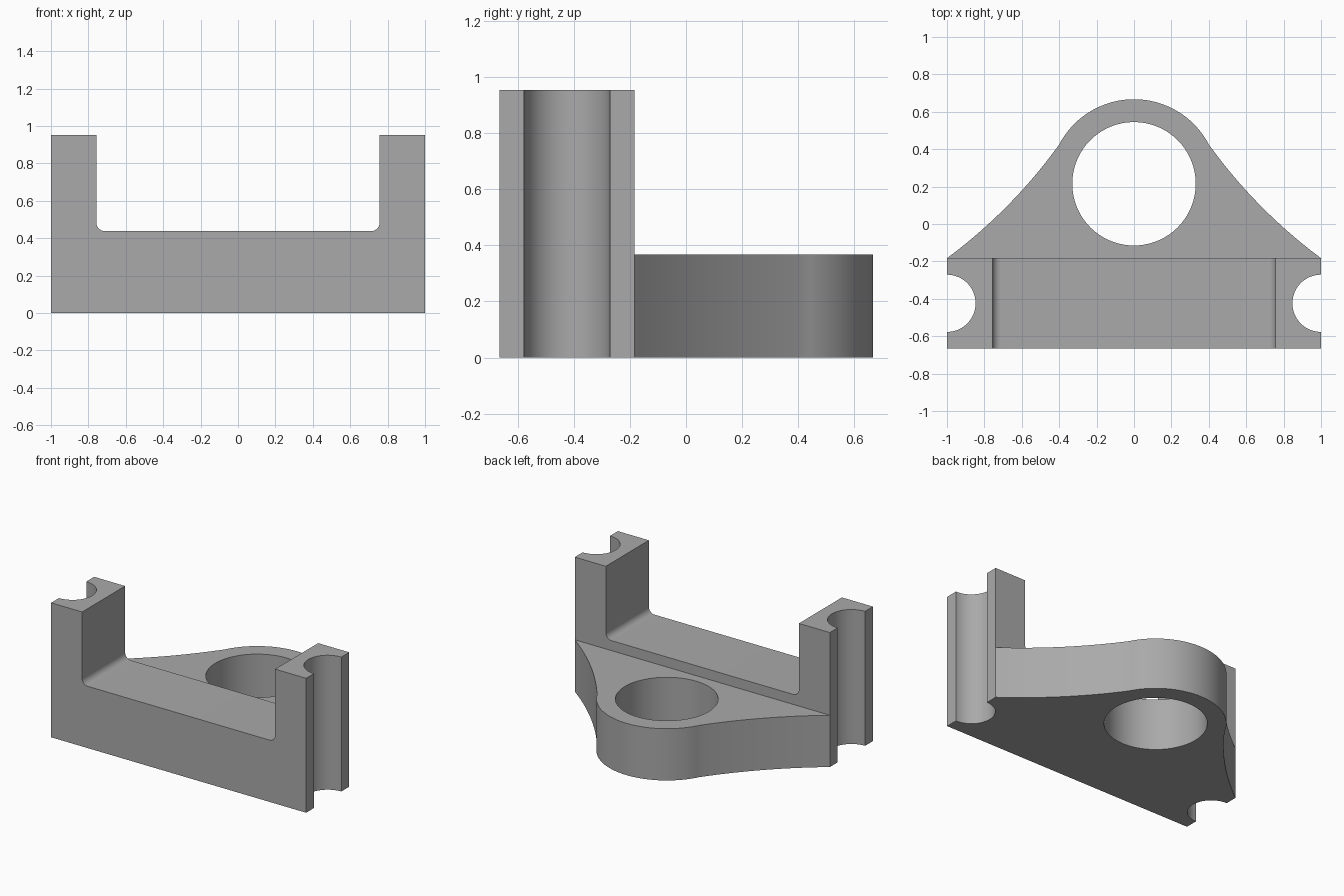
import bpy, bmesh
from math import sin, cos, pi, radians, atan2, sqrt
from mathutils import Vector, Matrix

cube = bpy.data.objects.get("Cube")
if cube:
    bpy.data.objects.remove(cube, do_unlink=True)

grey = bpy.data.materials.new("plain grey")
grey.use_nodes = True
colour = (0.4, 0.4, 0.4, 1)
grey.diffuse_color = colour
grey.node_tree.nodes["Principled BSDF"].inputs["Base Color"].default_value = colour

BACK, FRONT = -0.183, -0.665      # depth range of the cradle
TALL, SADDLE, FLANGE = 0.953, 0.438, 0.367
HOLE_Y = 0.215


def arc(cx, cy, r, start, end, steps):
    angles = [start + (end - start) * i / steps for i in range(steps + 1)]
    return [(cx + r * cos(a), cy + r * sin(a)) for a in angles]


def prism(name, points, depth, matrix=Matrix()):
    """Extrude a flat outline along its local z."""
    bm = bmesh.new()
    face = bm.faces.new([bm.verts.new((x, y, 0)) for x, y in points])
    top = bmesh.ops.extrude_face_region(bm, geom=[face])["geom"]
    bmesh.ops.translate(bm, vec=(0, 0, depth),
                        verts=[v for v in top if isinstance(v, bmesh.types.BMVert)])
    bmesh.ops.transform(bm, matrix=matrix, verts=bm.verts)
    bmesh.ops.recalc_face_normals(bm, faces=bm.faces)
    mesh = bpy.data.meshes.new(name)
    bm.to_mesh(mesh)
    bm.free()
    mesh.materials.append(grey)
    obj = bpy.data.objects.new(name, mesh)
    bpy.context.collection.objects.link(obj)
    return obj


def combine(target, other, operation):
    """Apply a boolean and remove the helper."""
    mod = target.modifiers.new("boolean", 'BOOLEAN')
    mod.operation, mod.solver, mod.object = operation, 'EXACT', other
    bpy.context.view_layer.objects.active = target
    bpy.ops.object.modifier_apply(modifier=mod.name)
    bpy.data.objects.remove(other, do_unlink=True)


def mirrored(half):
    return half + [(-x, y) for x, y in reversed(half)]


# U-shaped cradle with filleted inner corners
fillet = 0.045
inner = 0.757
half = [(1, 0), (1, TALL), (inner, TALL)]
half += arc(inner - fillet, SADDLE + fillet, fillet, 0, -pi / 2, 10)
stand_up = Matrix.Translation((0, BACK, 0)) @ Matrix.Rotation(pi / 2, 4, 'X')
bracket = prism("bracket", mirrored(half), BACK - FRONT, stand_up)

# Flange: shallow concave flanks running into a round boss
corner, join = Vector((1, BACK)), Vector((0.4, 0.425))
chord = join - corner
bend = radians(8.8)
radius = chord.length / 2 / sin(bend)
outward = Vector((-chord.y, chord.x)).normalized() * -1
centre = (corner + join) / 2 + outward * radius * cos(bend)
a0 = atan2(corner.y - centre.y, corner.x - centre.x)
a1 = atan2(join.y - centre.y, join.x - centre.x)
sweep = (a1 - a0 + pi) % (2 * pi) - pi
flank = arc(centre.x, centre.y, radius, a0, a0 + sweep, 20)
boss_start = atan2(join.y - HOLE_Y, join.x)
boss = arc(0, HOLE_Y, 0.452, boss_start, pi - boss_start, 48)
flange = prism("flange", flank + boss[1:-1] + [(-x, y) for x, y in reversed(flank)], FLANGE)
combine(bracket, flange, 'UNION')

# Central bore and half-round notches in the two ends
for x, y, r in ((0, HOLE_Y, 0.33), (1, -0.424, 0.153), (-1, -0.424, 0.153)):
    cutter = prism("cutter", arc(x, y, r, 0, 2 * pi, 72)[:-1], 2,
                   Matrix.Translation((0, 0, -0.5)))
    cutter.hide_render = True
    combine(bracket, cutter, 'DIFFERENCE')

# Smooth curved walls, crisp edges
bpy.ops.object.select_all(action='DESELECT')
bracket.select_set(True)
bpy.context.view_layer.objects.active = bracket
bpy.ops.object.shade_smooth_by_angle(angle=radians(30))
